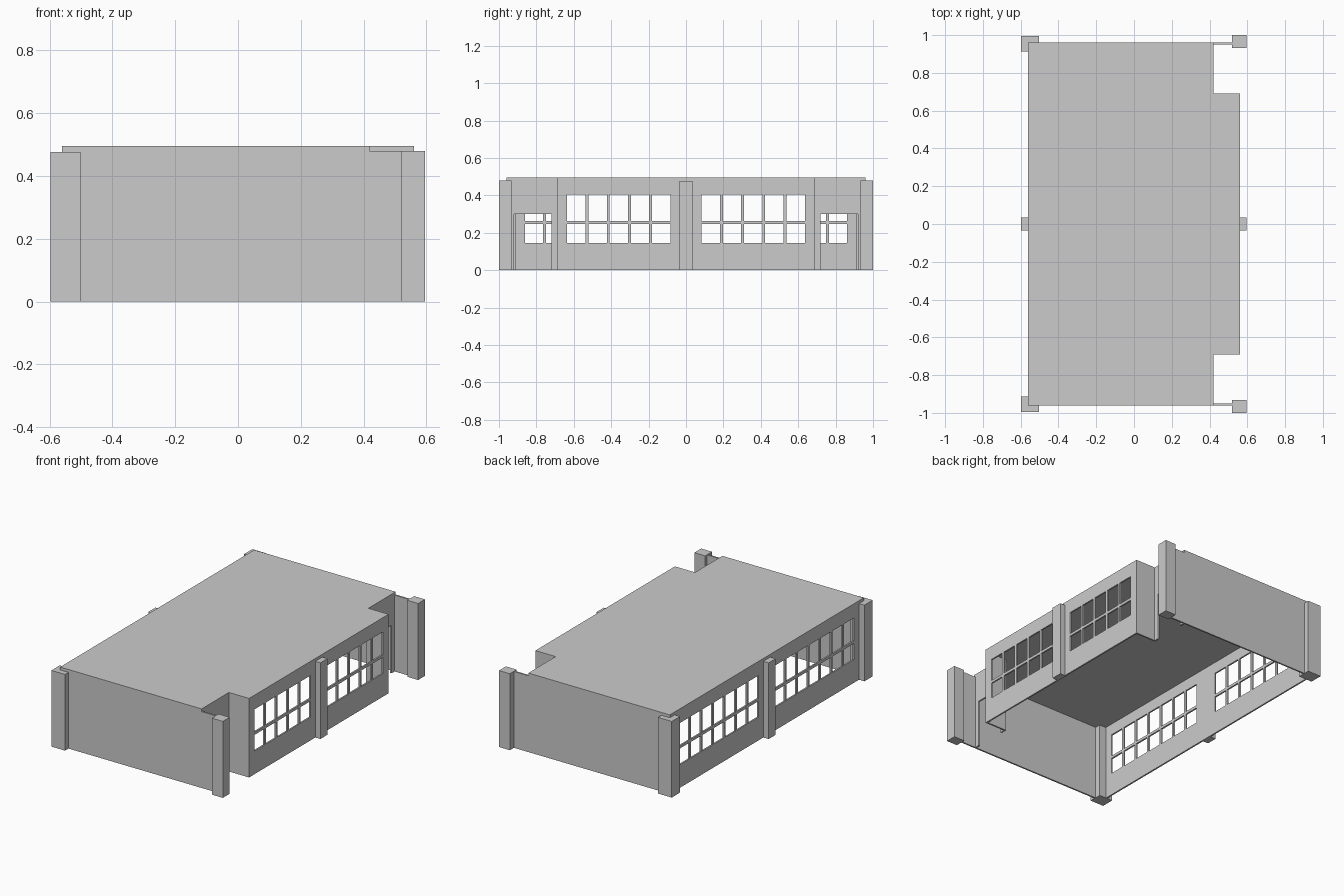
import bpy, bmesh

if "Cube" in bpy.data.objects:
    bpy.data.objects.remove(bpy.data.objects["Cube"])

T = 0.01            # wall thickness
Z_WALL, Z_ROOF = 0.478, 0.495
Y_END, Y_BAY = 0.96, 0.69
X_OUT, X_IN = 0.56, 0.42


def finish(bm, name):
    bmesh.ops.recalc_face_normals(bm, faces=bm.faces[:])
    me = bpy.data.meshes.new(name)
    bm.to_mesh(me)
    bm.free()
    ob = bpy.data.objects.new(name, me)
    bpy.context.collection.objects.link(ob)
    return ob


def thicken(bm, vec):
    r = bmesh.ops.extrude_face_region(bm, geom=bm.faces[:], use_keep_orig=True)
    bmesh.ops.translate(bm, vec=vec, verts=[g for g in r["geom"] if isinstance(g, bmesh.types.BMVert)])


def box(name, x0, x1, y0, y1, z0, z1):
    bm = bmesh.new()
    bm.faces.new([bm.verts.new(p) for p in ((x0, y0, z0), (x1, y0, z0), (x1, y1, z0), (x0, y1, z0))])
    thicken(bm, (0, 0, z1 - z0))
    return finish(bm, name)


def pierced_wall(name, x, y0, y1, holes_y, holes_z):
    """Wall in the yz plane, open wherever a y range meets a z range."""
    ys = sorted({y0, y1, *[v for h in holes_y for v in h]})
    zs = sorted({0.0, Z_WALL, *[v for h in holes_z for v in h]})
    bm = bmesh.new()
    vs = [[bm.verts.new((x, y, z)) for z in zs] for y in ys]
    for i in range(len(ys) - 1):
        for j in range(len(zs) - 1):
            if (ys[i], ys[i + 1]) in holes_y and (zs[j], zs[j + 1]) in holes_z:
                continue
            bm.faces.new((vs[i][j], vs[i + 1][j], vs[i + 1][j + 1], vs[i][j + 1]))
    bmesh.ops.delete(bm, geom=[v for v in bm.verts if not v.link_faces], context='VERTS')
    thicken(bm, (T, 0, 0))
    return finish(bm, name)


def panes(n):
    out = []
    for i in range(n):
        a = 0.083 + i * 0.1135
        out += [(a, a + 0.098), (-a - 0.098, -a)]
    return out


# Window walls: long one on the left, shorter projecting bay on the right
rows = [(0.145, 0.246), (0.263, 0.406)]
pierced_wall("left_window_wall", -X_OUT, -Y_END, Y_END, panes(7), rows)
pierced_wall("bay_window_wall", X_OUT - T, -Y_BAY, Y_BAY, panes(5), rows)

# Roof slab with the two entrance corners notched out
bm = bmesh.new()
outline = [(-X_OUT, -Y_END), (X_IN, -Y_END), (X_IN, -Y_BAY), (X_OUT, -Y_BAY),
           (X_OUT, Y_BAY), (X_IN, Y_BAY), (X_IN, Y_END), (-X_OUT, Y_END)]
bm.faces.new([bm.verts.new((x, y, Z_WALL)) for x, y in outline])
thicken(bm, (0, 0, Z_ROOF - Z_WALL))
finish(bm, "roof")

# End walls, recessed doorways, bay sides and corner pillars at both ends
for s, end in ((-1, "front"), (1, "back")):
    def span(a, b):
        return tuple(sorted((s * a, s * b)))
    box(end + "_wall", -X_OUT + T, 0.53, *span(Y_END - T, Y_END), 0, Z_WALL)
    pierced_wall(end + "_doorway_wall", X_IN - T, *span(Y_BAY - T, Y_END - T),
                 [span(0.72, 0.92)], [(0.0, 0.30)])
    box(end + "_bay_side", X_IN, X_OUT - T, *span(Y_BAY - T, Y_BAY), 0, Z_WALL)
    box(end + "_left_pillar", -0.597, -0.502, *span(0.912, 0.994), 0, Z_WALL - 0.001)
    box(end + "_right_pillar", 0.52, 0.595, *span(0.932, 1.0), 0, Z_WALL + 0.001)

# Middle pillars
box("left_middle_pillar", -0.597, -0.555, -0.035, 0.035, 0, Z_WALL - 0.001)
box("right_middle_pillar", 0.555, 0.595, -0.035, 0.035, 0, Z_WALL - 0.001)
